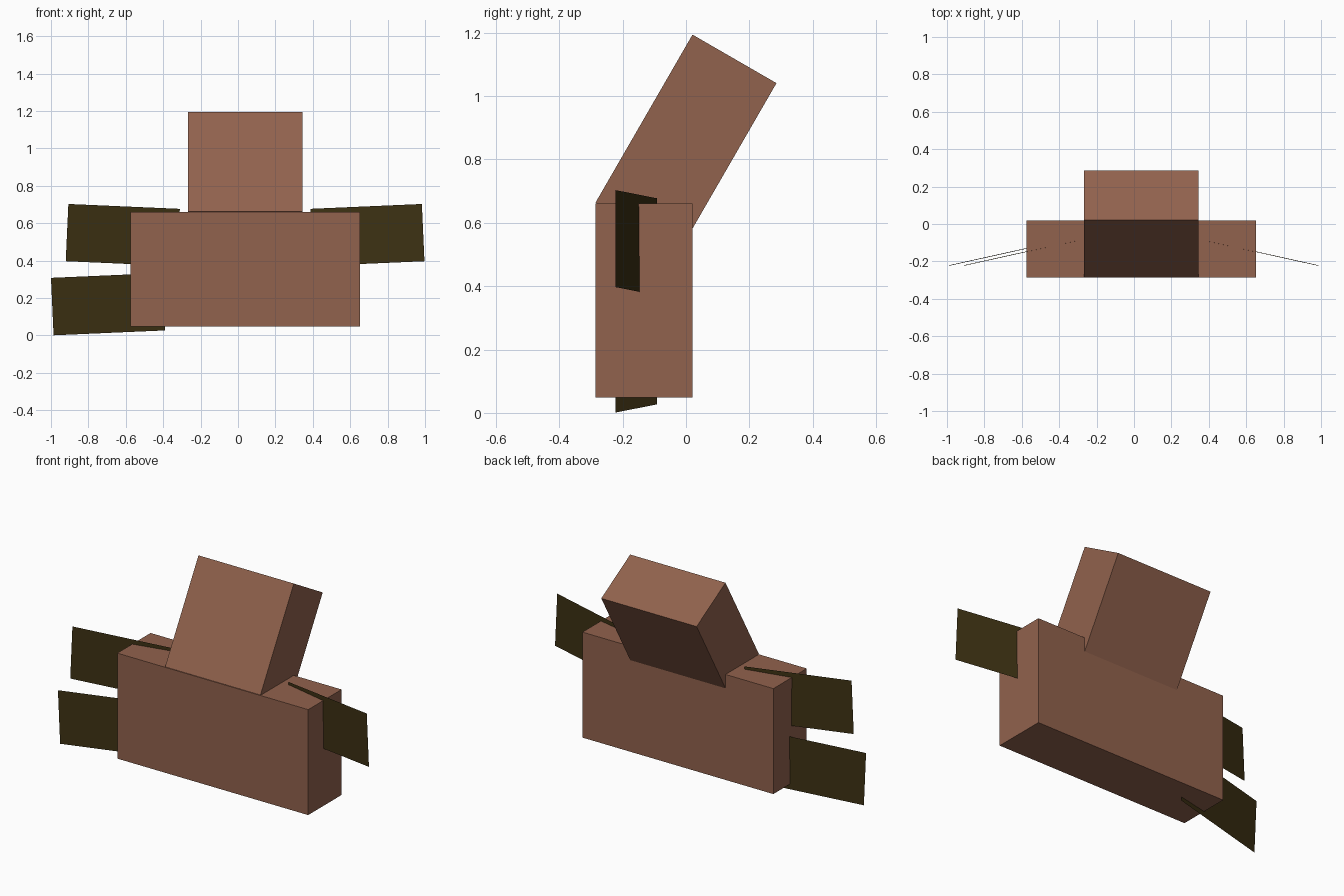
import bpy
import math
from mathutils import Vector

cube = bpy.data.objects.get("Cube")
if cube:
    bpy.data.objects.remove(cube, do_unlink=True)


def material(name, color):
    mat = bpy.data.materials.new(name)
    mat.use_nodes = True
    mat.diffuse_color = color
    mat.node_tree.nodes["Principled BSDF"].inputs["Base Color"].default_value = color
    return mat


brown = material("warm brown", (0.283, 0.122, 0.074, 1))
olive = material("dark olive", (0.047, 0.031, 0.0065, 1))
MID_X = 0.038


def box(name, center, size, tilt=0):
    bpy.ops.mesh.primitive_cube_add(size=1, location=center, rotation=(tilt, 0, 0))
    ob = bpy.context.object
    ob.name = name
    ob.scale = size
    ob.data.materials.append(brown)


def fin(name, outer_top, along, drop):
    """Flat sheet spanned from its outer top corner."""
    o, a, d = Vector(outer_top), Vector(along), Vector(drop)
    mesh = bpy.data.meshes.new(name)
    mesh.from_pydata([o, o + d, o + d + a, o + a], [], [(0, 1, 2, 3)])
    mesh.materials.append(olive)
    ob = bpy.data.objects.new(name, mesh)
    bpy.context.collection.objects.link(ob)


# Body and backward-leaning head
box("body", (MID_X, -0.133, 0.355), (1.226, 0.306, 0.612))
box("head", (MID_X, 0, 0.852), (0.612, 0.306, 0.612), math.radians(-30))

# Upper fins, mirrored about the body's middle
for name, side in (("right_upper_fin", -1), ("left_upper_fin", 1)):
    fin(name, (MID_X + side * 0.945, -0.223, 0.703),
        (-side * 0.596, 0.132, -0.026), (side * 0.014, 0, -0.306))

# Single lower fin on the right
fin("right_lower_fin", (-1, -0.223, 0.308),
    (0.596, 0.132, 0.026), (0.014, 0, -0.307))
